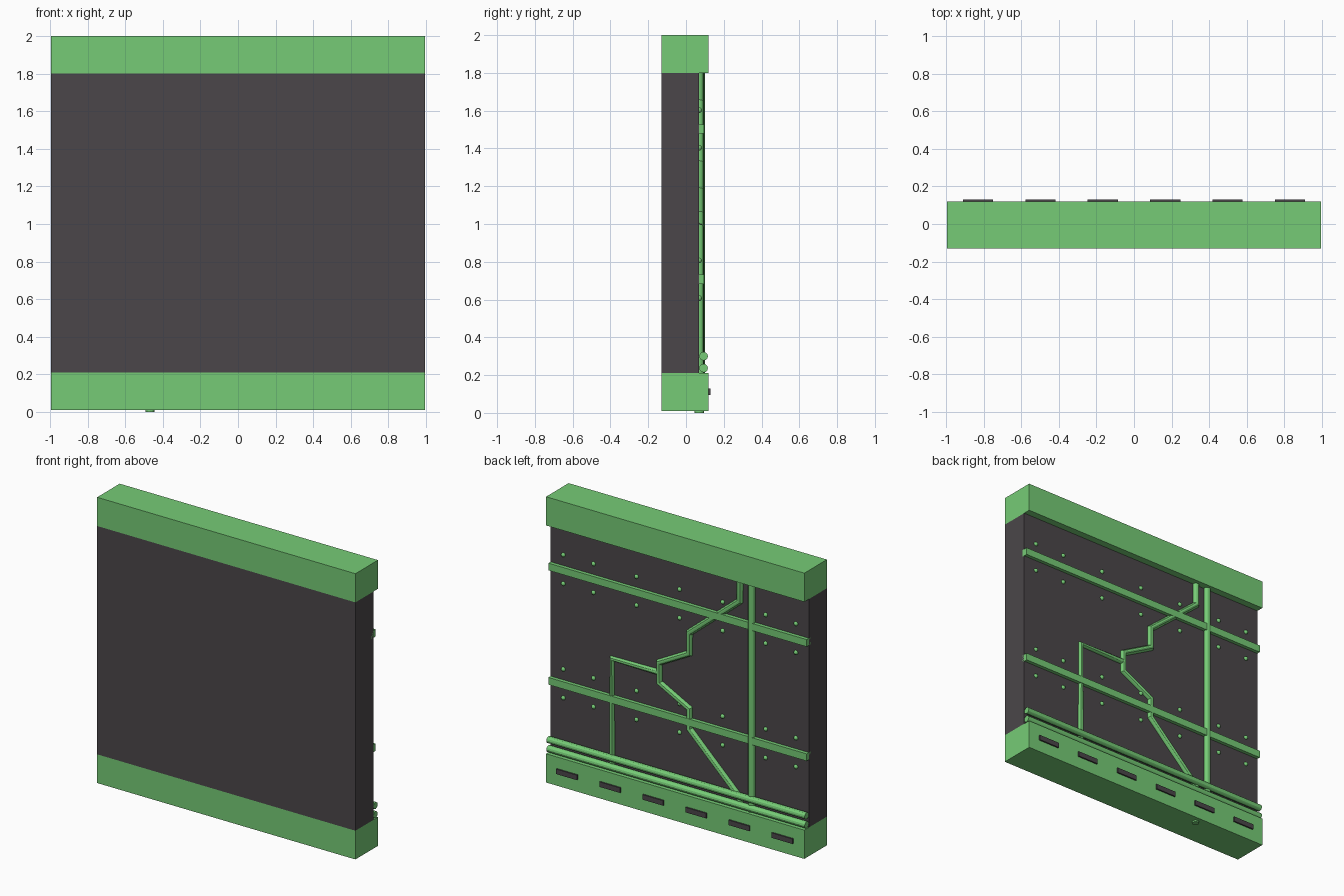
import bpy

if "Cube" in bpy.data.objects:
    bpy.data.objects.remove(bpy.data.objects["Cube"])

W = 1.99          # panel width
FRONT = -0.129    # front plane
BACK = 0.119      # back of the beams
WALL = 0.069      # back of the wall


def material(name, rgb):
    m = bpy.data.materials.new(name)
    m.diffuse_color = (*rgb, 1)
    m.use_nodes = True
    m.node_tree.nodes["Principled BSDF"].inputs["Base Color"].default_value = m.diffuse_color
    return m


green = material("green_paint", (0.18, 0.60, 0.18))
dark = material("dark_panel", (0.07, 0.062, 0.067))


def box(name, x, y, z, mat):
    """Box from (min, max) ranges on each axis."""
    spans = (x, y, z)
    bpy.ops.mesh.primitive_cube_add(size=1, location=[(a + b) / 2 for a, b in spans])
    o = bpy.context.object
    o.name = name
    o.scale = [b - a for a, b in spans]
    bpy.ops.object.transform_apply(location=False, rotation=False, scale=True)
    o.data.materials.append(mat)
    return o


def pipe(name, points, radius):
    """Round tube along a polyline."""
    c = bpy.data.curves.new(name, 'CURVE')
    c.dimensions = '3D'
    c.bevel_depth = radius
    c.bevel_resolution = 4
    c.use_fill_caps = True
    s = c.splines.new('POLY')
    s.points.add(len(points) - 1)
    for p, co in zip(s.points, points):
        p.co = (*co, 1)
    o = bpy.data.objects.new(name, c)
    bpy.context.collection.objects.link(o)
    bpy.ops.object.select_all(action='DESELECT')
    o.select_set(True)
    bpy.context.view_layer.objects.active = o
    bpy.ops.object.convert(target='MESH')
    o = bpy.context.object
    o.data.materials.clear()
    o.data.materials.append(green)
    bpy.ops.object.shade_smooth_by_angle()
    return o


full = (-W / 2, W / 2)

# Wall and the two beams
box("wall_panel", full, (FRONT, WALL), (0.21, 1.80), dark)
box("bottom_beam", full, (FRONT, BACK), (0.01, 0.21), green)
box("top_beam", full, (FRONT, BACK), (1.80, 2.00), green)

# Dark slots on the back of the bottom beam
for i in range(6):
    x = (i - 2.5) * 0.332
    box(f"vent_slot_{i}", (x - 0.08, x + 0.08), (BACK - 0.01, 0.129), (0.095, 0.13), dark)

# Horizontal rails, each with a row of rivets above and below
rivet_x = (-0.896, -0.663, -0.332, 0, 0.332, 0.663, 0.896)
for n, z in enumerate((0.707, 1.503)):
    box(f"rail_{n}", full, (WALL - 0.02, 0.094), (z - 0.025, z + 0.025), green)
    for rz in (z - 0.1, z + 0.1):
        for x in rivet_x:
            bpy.ops.mesh.primitive_uv_sphere_add(segments=16, ring_count=8, radius=0.015,
                                                 location=(x, WALL, rz))
            o = bpy.context.object
            o.name = "rivet"
            o.data.materials.append(green)
            bpy.ops.object.shade_smooth_by_angle()

# Two floor pipes running the full width
for n, z in enumerate((0.237, 0.300)):
    pipe(f"floor_pipe_{n}", [(-W / 2, 0.093, z), (W / 2, 0.093, z)], 0.023)

# Straight riser
pipe("riser_pipe", [(-0.56, 0.076, 0.15), (-0.56, 0.076, 1.85)], 0.024)

# Zigzag pipe, passing out under the bottom beam
zigzag = [(-0.467, 0.0), (-0.467, 0.28), (-0.079, 0.655), (-0.079, 0.795), (0.153, 0.915),
          (0.153, 1.055), (-0.079, 1.18), (-0.079, 1.325), (-0.467, 1.648), (-0.467, 1.85)]
pipe("zigzag_pipe", [(x, 0.07, z) for x, z in zigzag], 0.024)

# Thinner branch pipe
pipe("branch_pipe", [(x, 0.072, z) for x, z in ((0.517, 0.15), (0.517, 0.985), (0.153, 0.985))], 0.02)
